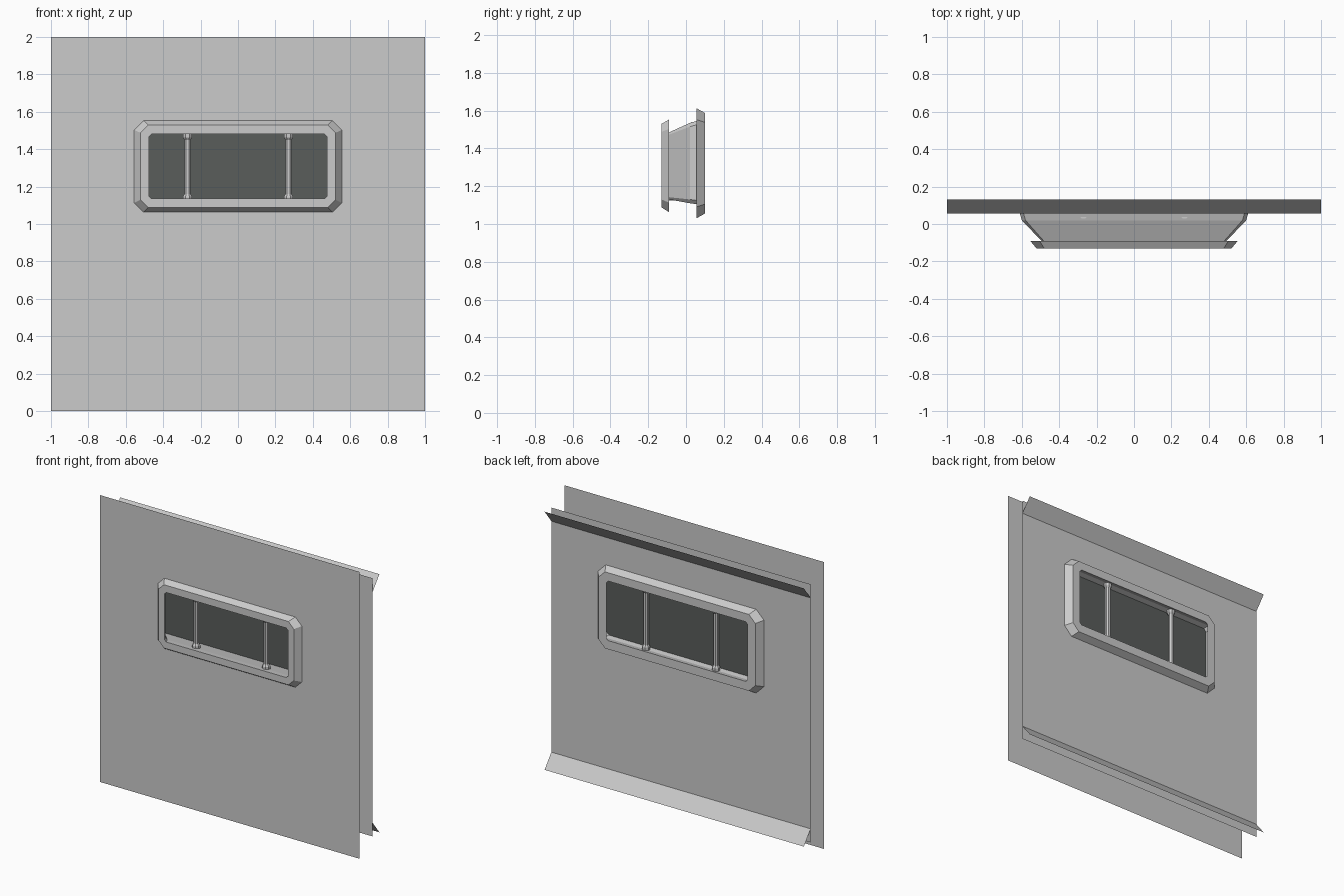
import bpy, bmesh, math

if "Cube" in bpy.data.objects:
    bpy.data.objects.remove(bpy.data.objects["Cube"])


def finish(bm, name, material=None):
    me = bpy.data.meshes.new(name)
    bm.to_mesh(me)
    bm.free()
    ob = bpy.data.objects.new(name, me)
    bpy.context.collection.objects.link(ob)
    if material:
        me.materials.append(material)
    return ob


def ring(hx, z0, z1, c, y):
    """Rectangle with cut corners, counter-clockwise seen from the front."""
    return [(-hx + c, y, z0), (hx - c, y, z0), (hx, y, z0 + c), (hx, y, z1 - c),
            (hx - c, y, z1), (-hx + c, y, z1), (-hx, y, z1 - c), (-hx, y, z0 + c)]


def loft(name, *rings):
    bm = bmesh.new()
    loops = [[bm.verts.new(p) for p in ring(*r)] for r in rings]
    for a, b in zip(loops, loops[1:]):
        for i in range(8):
            j = (i + 1) % 8
            bm.faces.new((a[i], a[j], b[j], b[i]))
    bmesh.ops.remove_doubles(bm, verts=bm.verts[:], dist=1e-5)
    return finish(bm, name)


def strip(name, profile):
    """Thin sheet running the full width along a (y, z) profile."""
    bm = bmesh.new()
    rows = [[bm.verts.new((x, y, z)) for x in (-1, 1)] for y, z in profile]
    for a, b in zip(rows, rows[1:]):
        bm.faces.new((a[0], a[1], b[1], b[0]))
    return finish(bm, name)


def bar(name, x, y, z0, z1, sides=8):
    """Turned bar with a wider collar at each end."""
    prof = [(.027, z0), (.027, z0 + .022), (.018, z0 + .035),
            (.018, z1 - .035), (.027, z1 - .022), (.027, z1)]
    bm = bmesh.new()
    loops = []
    for r, z in prof:
        angles = [math.tau * (k + .5) / sides for k in range(sides)]
        loops.append([bm.verts.new((x + r * math.cos(t), y + r * math.sin(t), z)) for t in angles])
    for a, b in zip(loops, loops[1:]):
        for i in range(sides):
            j = (i + 1) % sides
            bm.faces.new((a[i], a[j], b[j], b[i]))
    bm.faces.new(loops[0][::-1])
    bm.faces.new(loops[-1])
    return finish(bm, name)


# key outlines: half width, bottom, top, corner cut, y
front_hole = (.495, 1.13, 1.485, .012, -.09)
pane_edge = (.60, 1.11, 1.535, .02, .02)
back_hole = (.61, 1.105, 1.545, .02, .055)
back_lip = (.545, 1.115, 1.53, .015, .10)

# wall sheets with window openings
loft("front_wall", (1, 0, 2, 0, -.09), front_hole)
loft("back_wall", back_hole, (1, .10, 1.90, 0, .055))

# window surround
front_lip = (.475, 1.135, 1.48, .012, -.13)
loft("front_window_frame", (.555, 1.063, 1.553, .05, -.09),
     (.522, 1.088, 1.53, .042, -.13), front_lip, front_hole)
loft("window_tunnel", front_hole, pane_edge, back_hole)
loft("back_window_frame", back_hole, back_lip,
     (.605, 1.055, 1.588, .05, .10), (.64, 1.03, 1.613, .06, .055))

# dark pane
dark = bpy.data.materials.new("dark_pane")
dark.diffuse_color = (.1, .11, .105, 1)
dark.use_nodes = True
dark.node_tree.nodes["Principled BSDF"].inputs["Base Color"].default_value = dark.diffuse_color
bm = bmesh.new()
bm.faces.new([bm.verts.new(p) for p in ring(*pane_edge)])
finish(bm, "window_pane", dark)

# bars on both sides of the pane
for side, x in (("left", -.27), ("right", .27)):
    bar("front_bar_" + side, x, -.075, 1.125, 1.485)
    bar("back_bar_" + side, x, .055, 1.108, 1.54)

# flared trims along the back
strip("top_trim", [(.13, 1.90), (.055, 1.805)])
strip("bottom_trim", [(.055, .195), (.13, .10)])
